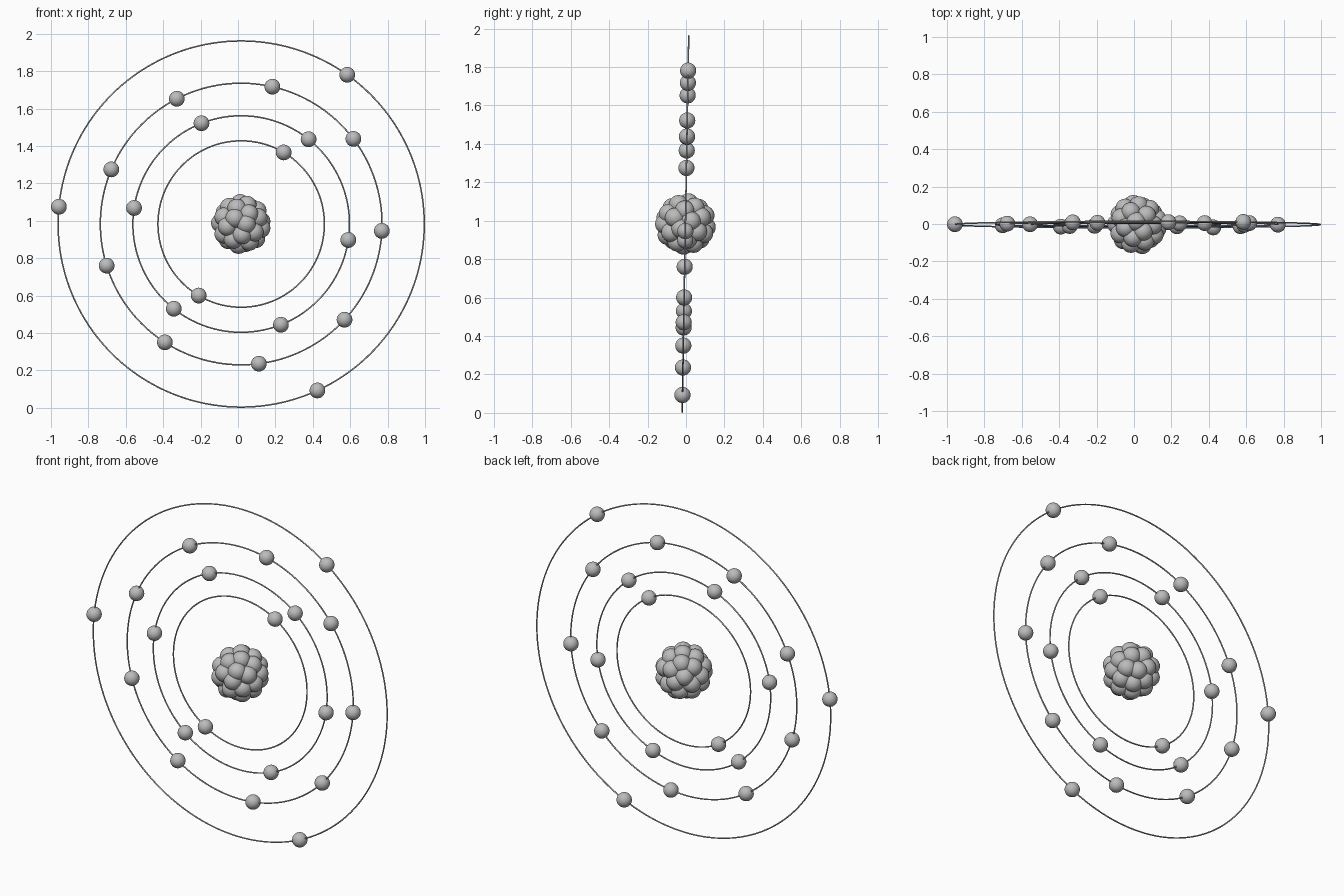
import bpy
import math
from mathutils import Matrix, Vector

cube = bpy.data.objects.get("Cube")
if cube:
    bpy.data.objects.remove(cube, do_unlink=True)

CENTRE = Vector((0.017, -0.003, 0.983))
TILT = Matrix.Rotation(math.radians(-1), 3, 'X')   # the orbits lean back slightly
WIRE = 0.004
ELECTRON = 0.042
NUCLEON = 0.051
SHELL = 0.11

grey = bpy.data.materials.new("plain grey")
grey.use_nodes = True
colour = (0.5, 0.5, 0.5, 1)
grey.diffuse_color = colour
grey.node_tree.nodes["Principled BSDF"].inputs["Base Color"].default_value = colour


def finish(name):
    obj = bpy.context.object
    obj.name = name
    obj.data.materials.append(grey)
    bpy.ops.object.shade_smooth()
    return obj


def make_ball_mesh(name, radius):
    bpy.ops.mesh.primitive_uv_sphere_add(segments=32, ring_count=16, radius=radius)
    ball = finish(name)
    mesh = ball.data
    bpy.data.objects.remove(ball, do_unlink=True)
    return mesh


def place_ball(name, mesh, offset):
    ball = bpy.data.objects.new(name, mesh)
    ball.location = CENTRE + offset
    bpy.context.collection.objects.link(ball)


electron_mesh = make_ball_mesh("electron", ELECTRON)
nucleon_mesh = make_ball_mesh("nucleon", NUCLEON)

# Orbits: radius, number of evenly spaced electrons, angle of the first one
orbits = [(0.445, 2, 59.3), (0.579, 6, 51.5), (0.753, 9, 37.2), (0.979, 3, 54.6)]
for i, (radius, count, start) in enumerate(orbits, 1):
    bpy.ops.mesh.primitive_torus_add(
        major_radius=radius, minor_radius=WIRE, major_segments=160, minor_segments=8,
        location=CENTRE, rotation=(math.radians(89), 0, 0))
    finish(f"orbit_ring_{i}")
    for k in range(count):
        a = math.radians(start + 360 * k / count)
        offset = TILT @ Vector((radius * math.cos(a), 0, radius * math.sin(a)))
        place_ball(f"electron_{i}_{k + 1}", electron_mesh, offset)

# Nucleus: balls spread evenly over a small sphere, around a filling core ball
COUNT = 34
golden = math.pi * (3 - math.sqrt(5))
for k in range(COUNT):
    y = -1 + (2 * k + 1) / COUNT
    r = math.sqrt(1 - y * y)
    direction = Vector((r * math.cos(golden * k), y, r * math.sin(golden * k)))
    place_ball(f"nucleon_{k + 1}", nucleon_mesh, direction * SHELL)
place_ball("nucleon_core", nucleon_mesh, Vector())
